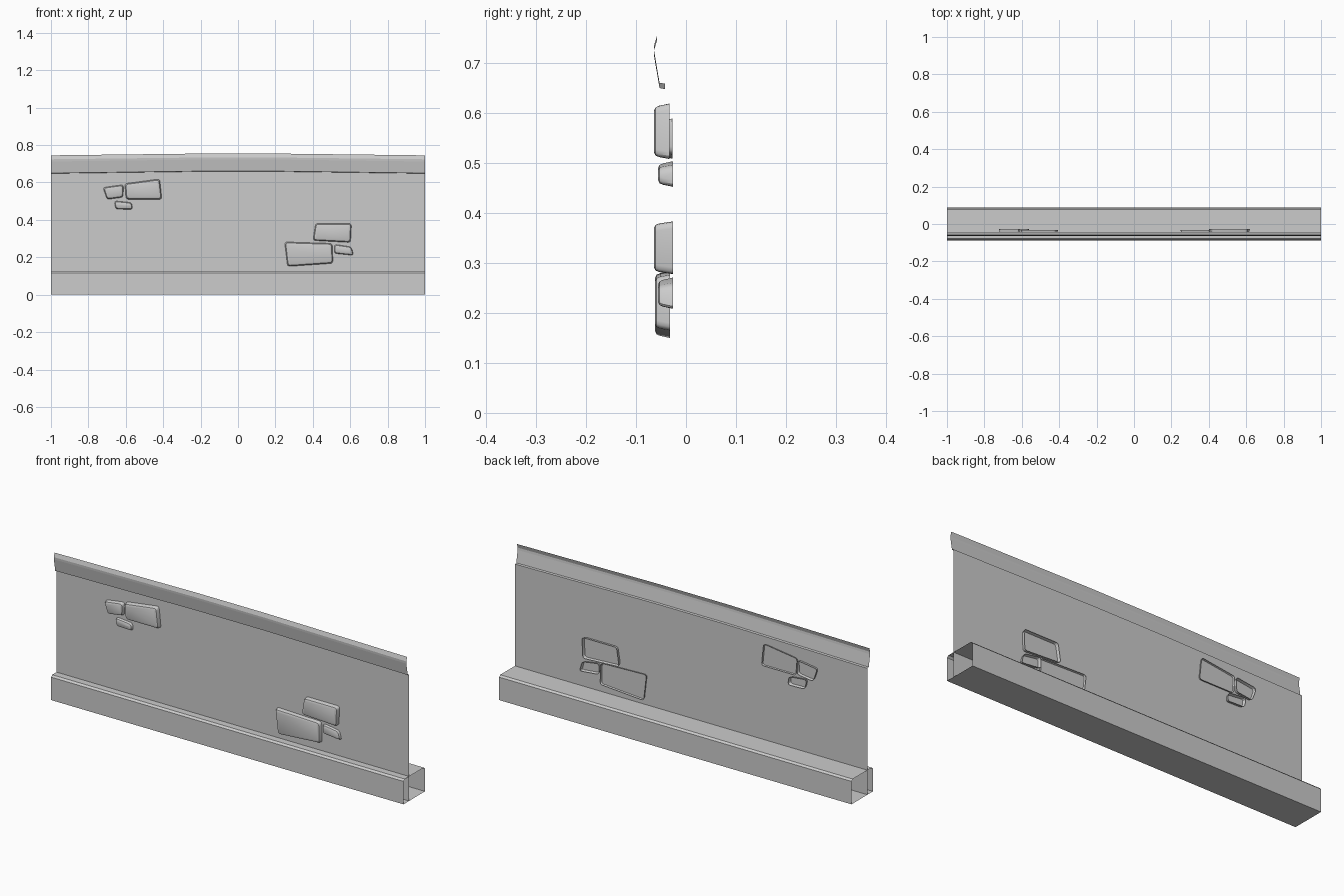
import bpy, math
from mathutils import Vector

if "Cube" in bpy.data.objects:
    bpy.data.objects.remove(bpy.data.objects["Cube"])

XS = [-1, -0.6, -0.2, 0.2, 0.6, 1]


def crown(x):
    # gentle rise of the coping toward the middle
    return 0.012 * (1 - max(0, abs(x) - 0.1) / 0.9)


def make(name, verts, faces):
    mesh = bpy.data.meshes.new(name)
    mesh.from_pydata(verts, [], faces)
    obj = bpy.data.objects.new(name, mesh)
    bpy.context.collection.objects.link(obj)
    return obj


def sweep(name, profile, xs, closed=False):
    # profile entries are (y, z, share of the crown rise); sheet is swept along x
    n = len(profile)
    verts = [(x, y, z + k * crown(x)) for x in xs for y, z, k in profile]
    faces = []
    for i in range(len(xs) - 1):
        for j in range(n if closed else n - 1):
            a, b = i * n + j, i * n + (j + 1) % n
            faces.append((a, a + n, b + n, b))
    return make(name, verts, faces)


def outline(quad, inset, radius, y, steps=3):
    # rounded four-sided ring, moved in by inset
    pts = []
    q = [Vector(p) for p in quad]
    for i, p in enumerate(q):
        to_prev = (q[i - 1] - p).normalized()
        to_next = (q[(i + 1) % 4] - p).normalized()
        c = p + inset * (to_prev + to_next)
        a, b = c + to_prev * radius, c + to_next * radius
        for s in range(steps + 1):
            t = s / steps
            v = a * (1 - t) ** 2 + c * 2 * t * (1 - t) + b * t * t
            pts.append((v.x, y, v.y))
    return pts


def brick(name, quad, front, back):
    # open-backed stone with a rounded front edge
    rings = [outline(quad, 0, 0.014, back),
             outline(quad, 0.004, 0.014, front + 0.010),
             outline(quad, 0.007, 0.013, front + 0.003),
             outline(quad, 0.013, 0.012, front)]
    n = len(rings[0])
    verts = [v for r in rings for v in r]
    faces = [(k * n + j, k * n + (j + 1) % n, (k + 1) * n + (j + 1) % n, (k + 1) * n + j)
             for k in range(len(rings) - 1) for j in range(n)]
    faces.append(tuple(range(3 * n, 4 * n)))
    obj = make(name, verts, faces)
    obj.data.flip_normals()
    bpy.context.view_layer.objects.active = obj
    obj.select_set(True)
    bpy.ops.object.shade_smooth_by_angle(angle=math.radians(35))
    obj.select_set(False)


# thin wall sheet
sweep("wall_panel", [(-0.042, 0, 0), (-0.042, 0.648, 1)], XS)

# coping strip along the top
sweep("coping", [(-0.042, 0.648, 1), (-0.053, 0.650, 1), (-0.0635, 0.712, 1),
                 (-0.0645, 0.724, 0.9), (-0.058, 0.745, 0.9)], XS)

# hollow base with chamfered top edges and open ends
sweep("base", [(0.087, 0, 0), (-0.087, 0, 0), (-0.086, 0.117, 0), (-0.077, 0.126, 0),
               (0.077, 0.126, 0), (0.086, 0.117, 0)], [-1, 1], closed=True)

# exposed bricks: corners (x, z) clockwise from top left, front y, back y
bricks = [
    ([(-.607, .595), (-.417, .621), (-.405, .508), (-.60, .508)], -.064, -.033),
    ([(-.725, .575), (-.610, .591), (-.612, .519), (-.702, .507)], -.062, -.027),
    ([(-.665, .505), (-.565, .495), (-.560, .452), (-.657, .455)], -.056, -.026),
    ([(.413, .383), (.609, .383), (.604, .277), (.398, .288)], -.064, -.026),
    ([(.247, .284), (.506, .276), (.510, .166), (.263, .149)], -.062, -.032),
    ([(.512, .273), (.608, .258), (.623, .207), (.512, .218)], -.056, -.026),
]
for i, (quad, front, back) in enumerate(bricks):
    brick(f"exposed_brick_{i + 1}", quad, front, back)
